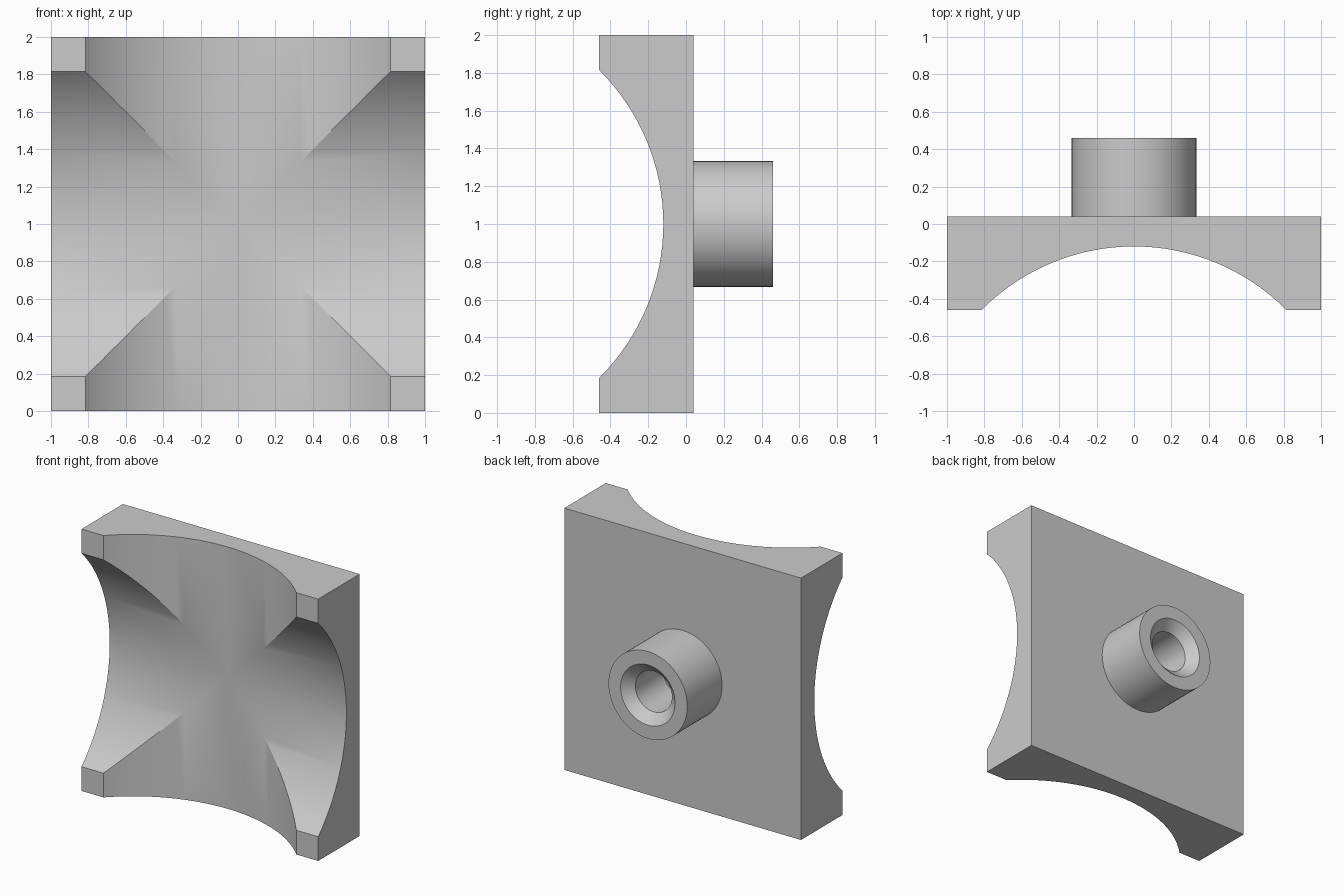
import bpy
import math
from mathutils import Matrix

cube = bpy.data.objects.get("Cube")
if cube:
    bpy.data.objects.remove(cube, do_unlink=True)

BACK, FRONT = 0.04, -0.46
SADDLE_R, SADDLE_Y = 1.147, -1.267

grey = bpy.data.materials.new("plain grey")
grey.use_nodes = True
grey.diffuse_color = (0.6, 0.6, 0.6, 1)
grey.node_tree.nodes["Principled BSDF"].inputs["Base Color"].default_value = (0.6, 0.6, 0.6, 1)


def activate(obj):
    bpy.ops.object.select_all(action="DESELECT")
    obj.select_set(True)
    bpy.context.view_layer.objects.active = obj


def smooth(obj):
    activate(obj)
    bpy.ops.object.shade_smooth_by_angle(angle=math.radians(25))


# Square plate
bpy.ops.mesh.primitive_cube_add(size=1, location=(0, (BACK + FRONT) / 2, 1))
plate = bpy.context.object
plate.name = "saddle_plate"
plate.scale = (2, BACK - FRONT, 2)
bpy.ops.object.transform_apply(location=True, rotation=True, scale=True)
plate.data.materials.append(grey)

# Two crossing round channels cut into the front
for name, rotation in (("upright_channel_cutter", (0, 0, 0)),
                       ("sideways_channel_cutter", (0, math.pi / 2, 0))):
    bpy.ops.mesh.primitive_cylinder_add(vertices=128, radius=SADDLE_R, depth=3,
                                        location=(0, SADDLE_Y, 1), rotation=rotation)
    cutter = bpy.context.object
    cutter.name = name
    cutter.data.materials.append(grey)
    cut = plate.modifiers.new(name, "BOOLEAN")
    cut.operation = "DIFFERENCE"
    cut.solver = "EXACT"
    cut.object = cutter
    activate(plate)
    bpy.ops.object.modifier_apply(modifier=cut.name)
    bpy.data.objects.remove(cutter, do_unlink=True)
smooth(plate)

# Round boss on the back with a countersunk blind hole, as (radius, y)
profile = [(0.333, BACK - 0.01), (0.333, 0.46), (0.23, 0.46),
           (0.155, 0.39), (0.155, 0.06), (0, 0.06)]
SIDES = 64
verts, faces = [], []
for radius, y in profile:
    for i in range(SIDES):
        a = 2 * math.pi * i / SIDES
        verts.append((radius * math.cos(a), y, 1 + radius * math.sin(a)))
for ring in range(len(profile) - 2):
    for i in range(SIDES):
        j = (i + 1) % SIDES
        lo, hi = ring * SIDES, (ring + 1) * SIDES
        faces.append((lo + i, hi + i, hi + j, lo + j))
last = (len(profile) - 2) * SIDES
faces.append([last + i for i in reversed(range(SIDES))])
mesh = bpy.data.meshes.new("mounting_boss")
mesh.from_pydata(verts[:last + SIDES], [], faces)
mesh.materials.append(grey)
boss = bpy.data.objects.new("mounting_boss", mesh)
bpy.context.collection.objects.link(boss)
smooth(boss)
